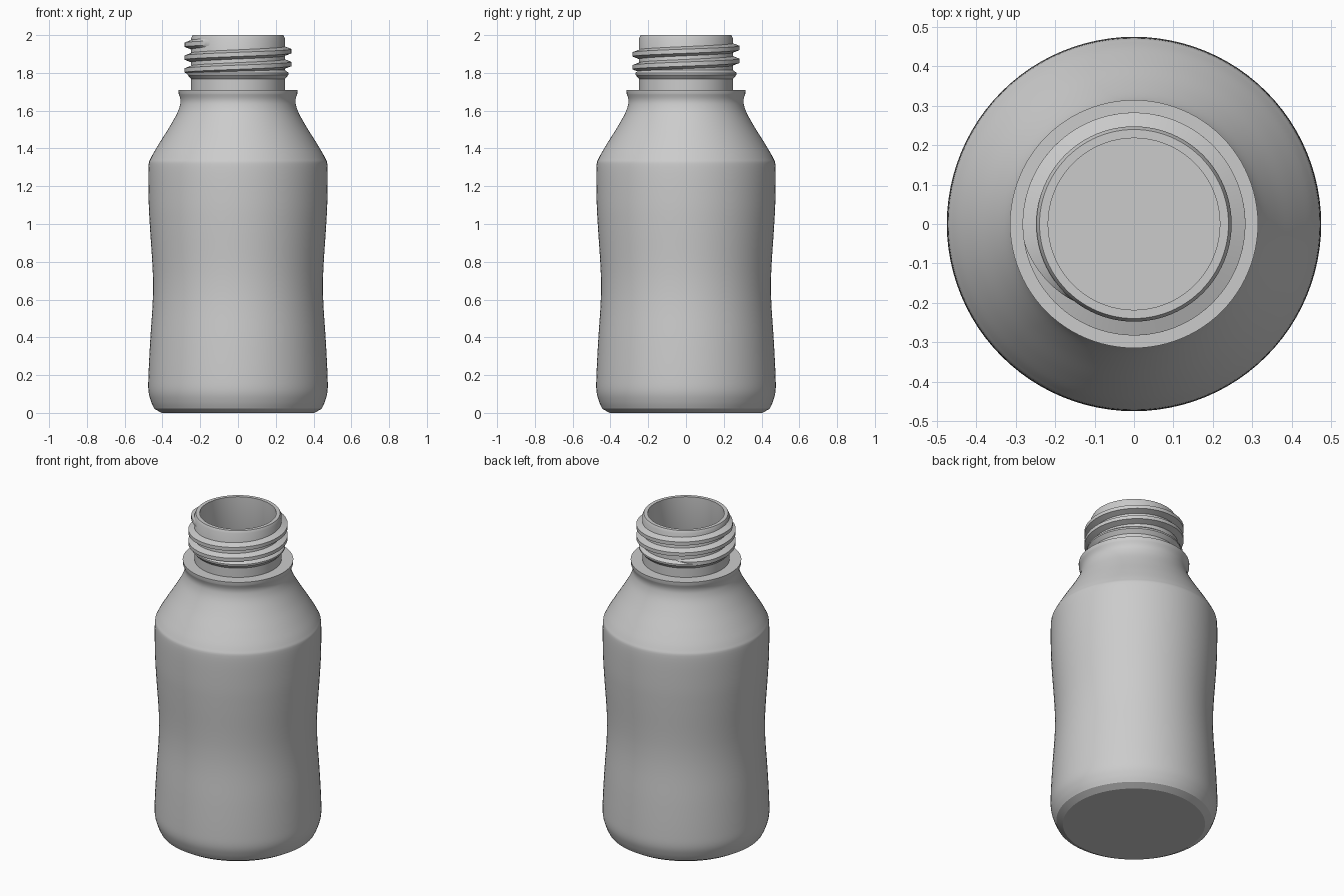
import bpy, bmesh, math

if "Cube" in bpy.data.objects:
    bpy.data.objects.remove(bpy.data.objects["Cube"])

SEGS = 96
grey = bpy.data.materials.new("plain grey")
grey.diffuse_color = (0.6, 0.6, 0.6, 1)
grey.use_nodes = True
grey.node_tree.nodes["Principled BSDF"].inputs["Base Color"].default_value = grey.diffuse_color


def finish(name, bm, angle=30):
    bmesh.ops.recalc_face_normals(bm, faces=bm.faces)
    mesh = bpy.data.meshes.new(name)
    bm.to_mesh(mesh)
    bm.free()
    mesh.materials.append(grey)
    ob = bpy.data.objects.new(name, mesh)
    bpy.context.collection.objects.link(ob)
    bpy.ops.object.select_all(action='DESELECT')
    ob.select_set(True)
    bpy.context.view_layer.objects.active = ob
    bpy.ops.object.shade_smooth_by_angle(angle=math.radians(angle))
    return ob


def smooth_curve(pts, steps=5):
    """Catmull-Rom curve through (radius, height) points."""
    p = [pts[0]] + pts + [pts[-1]]
    out = []
    for i in range(1, len(p) - 2):
        a, b, c, d = p[i - 1:i + 3]
        for s in range(steps):
            t = s / steps
            out.append(tuple(0.5 * (2 * b[k] + (c[k] - a[k]) * t
                       + (2 * a[k] - 5 * b[k] + 4 * c[k] - d[k]) * t * t
                       + (3 * b[k] - a[k] - 3 * c[k] + d[k]) * t ** 3) for k in (0, 1)))
    return out + [pts[-1]]


def lathe(name, profile):
    """Revolve a profile; points on the axis become a single pole."""
    bm = bmesh.new()
    rings = []
    for r, z in profile:
        if r == 0:
            rings.append([bm.verts.new((0, 0, z))] * SEGS)
        else:
            rings.append([bm.verts.new((r * math.cos(2 * math.pi * i / SEGS),
                                        r * math.sin(2 * math.pi * i / SEGS), z))
                          for i in range(SEGS)])
    for a, b in zip(rings, rings[1:]):
        for i in range(SEGS):
            j = (i + 1) % SEGS
            quad = [a[i], a[j], b[j], b[i]]
            bm.faces.new(list(dict.fromkeys(quad)))
    return finish(name, bm)


# Bottle: base, waisted body, shoulder, neck ring, rim, then hollow inside
wall = smooth_curve([(0.443, 0.022), (0.46, 0.06), (0.474, 0.115), (0.474, 0.2),
                     (0.465, 0.38), (0.453, 0.56), (0.45, 0.68), (0.454, 0.8),
                     (0.466, 0.98), (0.473, 1.12), (0.474, 1.3), (0.461, 1.35),
                     (0.415, 1.43), (0.362, 1.515), (0.323, 1.585), (0.307, 1.63),
                     (0.305, 1.66), (0.314, 1.69)])
neck = [(0.315, 1.71), (0.248, 1.71), (0.248, 1.768), (0.268, 1.79),
        (0.268, 1.8), (0.248, 1.815), (0.248, 1.985), (0.24, 2.0),
        (0.218, 2.0), (0.218, 1.7)]
inside = [(r - 0.03, z) for r, z in reversed(wall) if 0.1 < z < 1.58]
lathe("bottle", [(0, 0), (0.405, 0)] + wall + neck + [(0.245, 1.64)] + inside
      + [(0.40, 0.03), (0, 0.03)])


# Screw thread: trapezoid section swept up a helix, fading out at both ends
def screw_thread(start, end, z0, pitch, per_turn=SEGS):
    bm = bmesh.new()
    n = round((end - start) * per_turn)
    prev = None
    for i in range(n + 1):
        turn = start + (end - start) * i / n
        fade = min(1, 8 * (turn - start) + 0.02, 8 * (end - turn) + 0.02)
        ang, z = 2 * math.pi * turn, z0 + pitch * turn
        crest = 0.246 + 0.037 * fade
        section = [(0.244, -0.026), (crest, -0.011), (crest, 0.011), (0.244, 0.026)]
        ring = [bm.verts.new((r * math.cos(ang), r * math.sin(ang), z + dz))
                for r, dz in section]
        if prev:
            for k in range(4):
                m = (k + 1) % 4
                bm.faces.new((prev[k], prev[m], ring[m], ring[k]))
        else:
            bm.faces.new(ring)
        prev = ring
    bm.faces.new(prev)
    return finish("screw_thread", bm)


screw_thread(0.3, 2.65, 1.779, 0.068)
